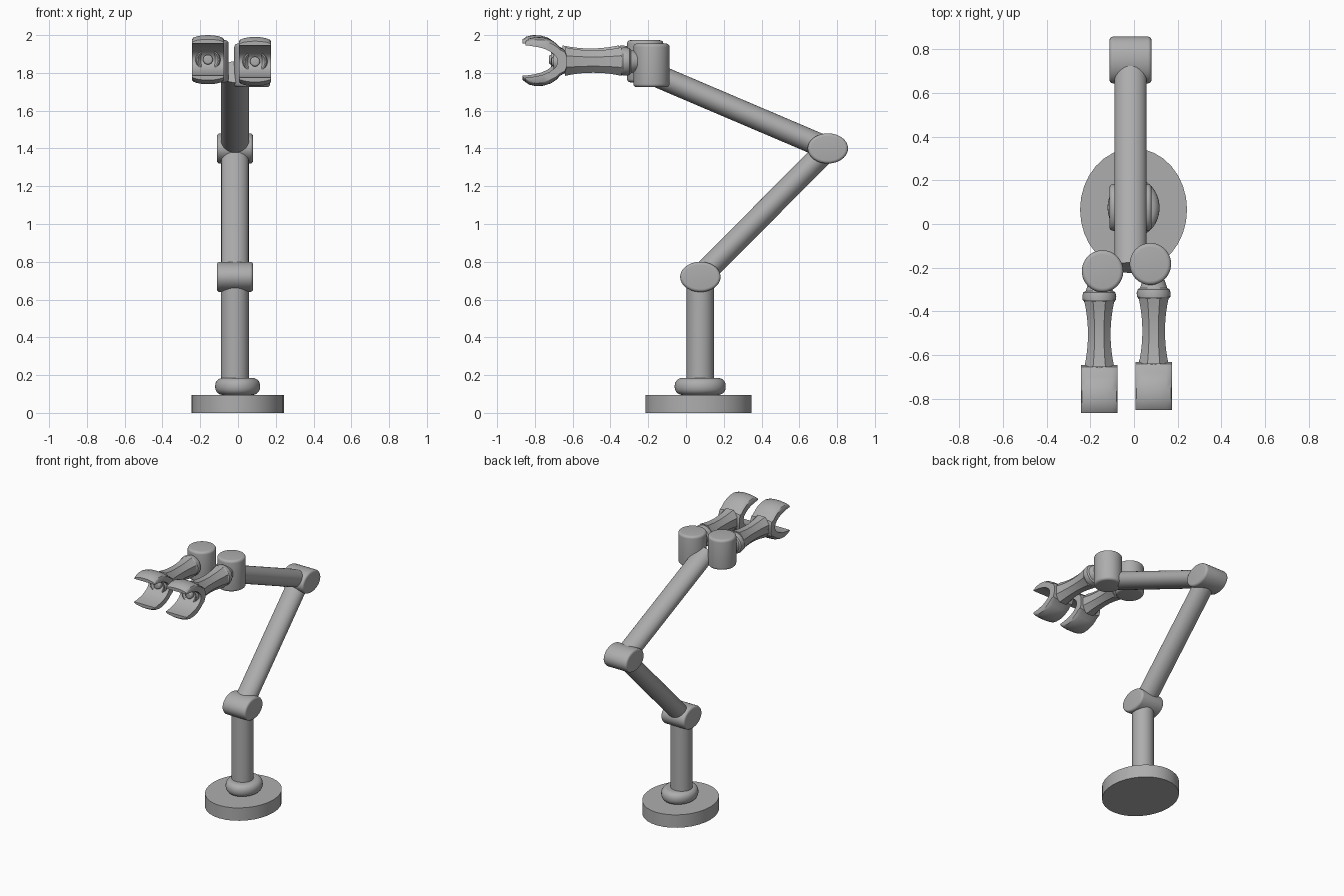
import bpy, bmesh, math
from mathutils import Vector, Matrix

if "Cube" in bpy.data.objects:
    bpy.data.objects.remove(bpy.data.objects["Cube"], do_unlink=True)

GREY = (0.42, 0.42, 0.42, 1)
mat = bpy.data.materials.new("plain_grey")
mat.use_nodes = True
mat.diffuse_color = GREY
mat.node_tree.nodes["Principled BSDF"].inputs["Base Color"].default_value = GREY


def finish(name, bm, angle=35):
    bmesh.ops.recalc_face_normals(bm, faces=bm.faces)
    mesh = bpy.data.meshes.new(name)
    bm.to_mesh(mesh)
    bm.free()
    mesh.materials.append(mat)
    ob = bpy.data.objects.new(name, mesh)
    bpy.context.collection.objects.link(ob)
    bpy.ops.object.select_all(action='DESELECT')
    ob.select_set(True)
    bpy.context.view_layer.objects.active = ob
    bpy.ops.object.shade_smooth_by_angle(angle=math.radians(angle))
    return ob


def rod(name, start, end, rx, ry, bevel=0.0, sides=48):
    """Elliptical cylinder between two points, with optionally rounded rims."""
    a, b = Vector(start), Vector(end)
    bm = bmesh.new()
    bmesh.ops.create_cone(bm, cap_ends=True, segments=sides, radius1=1,
                          radius2=1, depth=(b - a).length)
    bmesh.ops.scale(bm, vec=(rx, ry, 1), verts=bm.verts)
    if bevel:
        rims = [e for e in bm.edges if abs(e.verts[0].co.z - e.verts[1].co.z) < 1e-5]
        bmesh.ops.bevel(bm, geom=rims, offset=bevel, segments=5, profile=0.5,
                        affect='EDGES')
    z = (b - a).normalized()
    x = Vector((0, 1, 0)) if abs(z.x) > 0.9 else Vector((1, 0, 0))
    x = (x - z * x.dot(z)).normalized()
    y = z.cross(x)
    rot = Matrix((x, y, z)).transposed().to_4x4()
    bm.transform(Matrix.Translation((a + b) / 2) @ rot)
    return finish(name, bm)


def lathe_y(name, centre, rings, sides, twist=0.0):
    """Loft of (y, half width, half height) rings along the y axis."""
    bm = bmesh.new()
    loops = []
    for y, w, h in rings:
        loops.append([bm.verts.new((
            centre[0] + w * math.cos(math.tau * (i + twist) / sides), y + centre[1],
            centre[2] + h * math.sin(math.tau * (i + twist) / sides)))
            for i in range(sides)])
    for p, q in zip(loops, loops[1:]):
        for i in range(sides):
            j = (i + 1) % sides
            bm.faces.new((p[i], p[j], q[j], q[i]))
    bm.faces.new(loops[0])
    bm.faces.new(loops[-1])
    return finish(name, bm, 25)


# Stand and arm
X = -0.016
LOW, HIGH, END = (X, 0.076, 0.72), (X, 0.751, 1.40), (X, -0.20, 1.805)
rod("base_disc", (-0.002, 0.066, 0), (-0.002, 0.066, 0.095), 0.245, 0.281, sides=32)
rod("base_collar", (-0.002, 0.075, 0.095), (-0.002, 0.075, 0.185), 0.119, 0.135, 0.04)
rod("post", (X, 0.075, 0.15), LOW, 0.074, 0.073)
rod("lower_arm", LOW, HIGH, 0.073, 0.061)
rod("upper_arm", HIGH, END, 0.074, 0.061)
for name, (x, y, z) in (("lower_joint", LOW), ("elbow_joint", HIGH)):
    rod(name, (x - 0.096, y, z), (x + 0.096, y, z), 0.107, 0.08, 0.016)

# Claw outline: outer and inner edge of the upper jaw, tip to back (y, half height)
OUTER = [(-0.865, 0.108), (-0.845, 0.122), (-0.81, 0.13), (-0.77, 0.128), (-0.73, 0.116),
         (-0.70, 0.096), (-0.68, 0.075), (-0.655, 0.06), (-0.645, 0.03)]
INNER = [(-0.865, 0.085), (-0.845, 0.084), (-0.80, 0.077), (-0.765, 0.068), (-0.735, 0.054),
         (-0.715, 0.04), (-0.703, 0.027), (-0.696, 0.015), (-0.694, 0.006)]


def claw(name, centre, half=0.084):
    """Open C-shaped grip, crowned across its width."""
    outer = OUTER + [(y, -z) for y, z in reversed(OUTER)]
    inner = INNER + [(y, -z) for y, z in reversed(INNER)]
    stations = [(-1, 0.83), (-0.94, 0.89), (-0.7, 0.95), (-0.35, 0.99), (0, 1),
                (0.35, 0.99), (0.7, 0.95), (0.94, 0.89), (1, 0.83)]
    bm = bmesh.new()
    slices = []
    for s, crown in stations:
        def put(y, z):
            return bm.verts.new((centre[0] + s * half, centre[1] + y, centre[2] + z))
        slices.append(([put(y, z * crown) for y, z in outer],
                       [put(y, z) for y, z in inner]))
    n = len(outer)
    for (o1, i1), (o2, i2) in zip(slices, slices[1:]):
        for k in range(n - 1):
            bm.faces.new((o1[k], o1[k + 1], o2[k + 1], o2[k]))
            bm.faces.new((i1[k], i2[k], i2[k + 1], i1[k + 1]))
        for k in (0, n - 1):
            bm.faces.new((o1[k], o2[k], i2[k], i1[k]))
    for o, i in (slices[0], slices[-1]):
        for k in range(n - 1):
            bm.faces.new((o[k], i[k], i[k + 1], o[k + 1]))
    return finish(name, bm)


def hand(side, centre, wrist, low, high):
    x, y, z = centre
    rod(side + "_wrist", (*wrist, low), (*wrist, high), 0.095, 0.096, 0.018)
    # Rounded collar, waisted octagonal palm, grip and socket
    lathe_y(side + "_collar", centre, [(-0.27, 0.05, 0.05), (-0.306, 0.062, 0.062),
            (-0.313, 0.073, 0.071), (-0.33, 0.078, 0.075), (-0.348, 0.076, 0.074),
            (-0.357, 0.068, 0.068)], 32)
    palm = []
    for i in range(11):
        t = i / 5 - 1
        palm.append((-0.505 + 0.15 * t, 0.056 + 0.018 * t * t, 0.064 + 0.018 * t * t))
    lathe_y(side + "_palm", centre, palm, 8, 0.5)
    claw(side + "_claw", centre)
    lathe_y(side + "_socket", centre, [(-0.64, 0.066, 0.062), (-0.70, 0.066, 0.062),
            (-0.715, 0.06, 0.056), (-0.715, 0.054, 0.05), (-0.69, 0.035, 0.035)], 32)
    rod(side + "_socket_pin", (x, y - 0.68, z), (x, y - 0.725, z), 0.026, 0.026, 0.01, 24)


hand("right", (-0.159, 0, 1.87), (-0.144, -0.216), 1.75, 1.973)
hand("left", (0.09, 0.014, 1.86), (0.075, -0.183), 1.724, 1.955)
